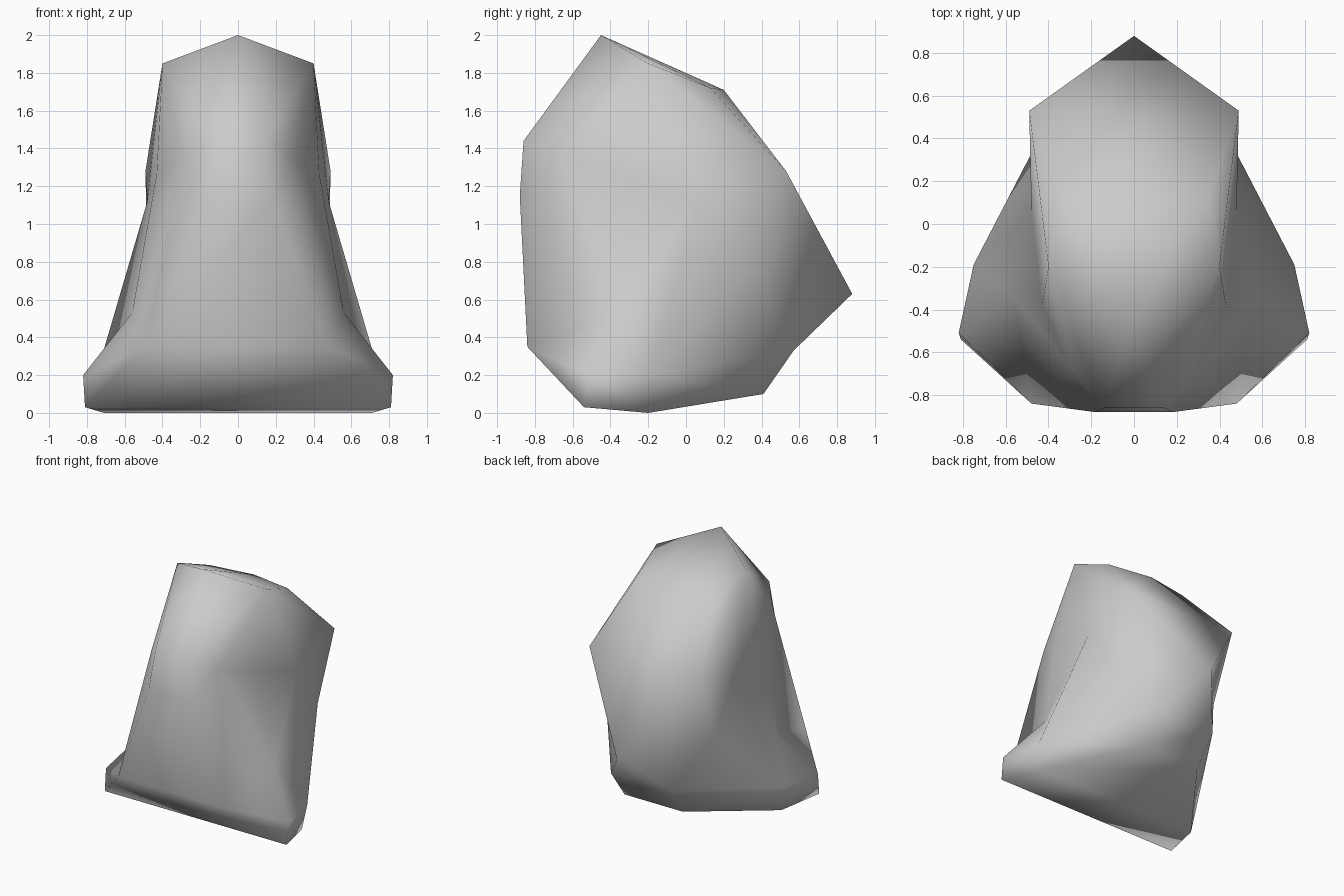
import bpy
import bmesh

# Remove the default object
default_cube = bpy.data.objects.get("Cube")
if default_cube:
    bpy.data.objects.remove(default_cube, do_unlink=True)

# Stone colour
stone_grey = bpy.data.materials.new("stone grey")
stone_grey.use_nodes = True
colour = (0.6, 0.6, 0.6, 1.0)
stone_grey.diffuse_color = colour
stone_grey.node_tree.nodes["Principled BSDF"].inputs["Base Color"].default_value = colour

# Corners of the boulder's left half
corners = {
    "peak": (0, -.45, 2),
    "crown": (.4, -.2, 1.85),
    "nape": (0, .2, 1.71),
    "nape_side": (.35, .13, 1.72),
    "brow": (.14, -.86, 1.44),
    "cheek": (.3, -.67, 1.36),
    "chest": (.18, -.88, 1.15),
    "collar": (.43, -.38, 1.27),
    "flank": (.48, .06, 1.12),
    "shoulder": (.49, .53, 1.28),
    "tail": (0, .88, .63),
    "hip": (.48, .33, .75),
    "waist": (.56, -.34, .53),
    "toe": (.48, -.84, .35),
    "foot": (.82, -.51, .2),
    "foot_side": (.75, -.19, .2),
    "heel": (.27, .57, .33),
    "base_front": (.81, -.54, .03),
    "base_side": (.71, -.2, 0),
    "base_back": (.26, .41, .1),
}

# Facets of one side, by region
facets = [
    # top
    "peak crown brow", "peak nape_side crown", "peak nape nape_side",
    "nape shoulder nape_side", "crown nape_side shoulder",
    # front
    "crown cheek brow", "cheek chest brow", "toe chest cheek",
    "crown collar cheek", "cheek collar waist", "toe cheek waist",
    # flank
    "crown shoulder flank", "crown flank collar", "collar flank waist",
    "flank shoulder hip", "flank hip foot_side", "flank foot_side waist",
    "hip heel foot_side", "hip tail heel", "shoulder tail hip",
    # foot
    "toe waist foot", "waist foot_side foot", "toe foot base_front",
    "foot foot_side base_side base_front", "foot_side heel base_back base_side",
]

# Corners bordering the middle band, from the top round the front and underside to the back
middle_band = ["peak", "brow", "chest", "toe", "base_front", "base_side",
               "base_back", "heel", "tail", "shoulder", "nape"]

bm = bmesh.new()
left = {name: bm.verts.new(point) for name, point in corners.items()}
right = {name: bm.verts.new((-x, y, z)) if x else left[name]
         for name, (x, y, z) in corners.items()}

# Both sides
for side in (left, right):
    for facet in facets:
        bm.faces.new([side[name] for name in facet.split()])

# Middle band joining the sides
for upper, lower in zip(middle_band, middle_band[1:]):
    loop = [left[upper], left[lower], right[lower], right[upper]]
    bm.faces.new(list(dict.fromkeys(loop)))

bmesh.ops.recalc_face_normals(bm, faces=bm.faces)
for face in bm.faces:
    face.smooth = True

mesh = bpy.data.meshes.new("boulder")
bm.to_mesh(mesh)
bm.free()
mesh.materials.append(stone_grey)
boulder = bpy.data.objects.new("boulder", mesh)
bpy.context.collection.objects.link(boulder)
